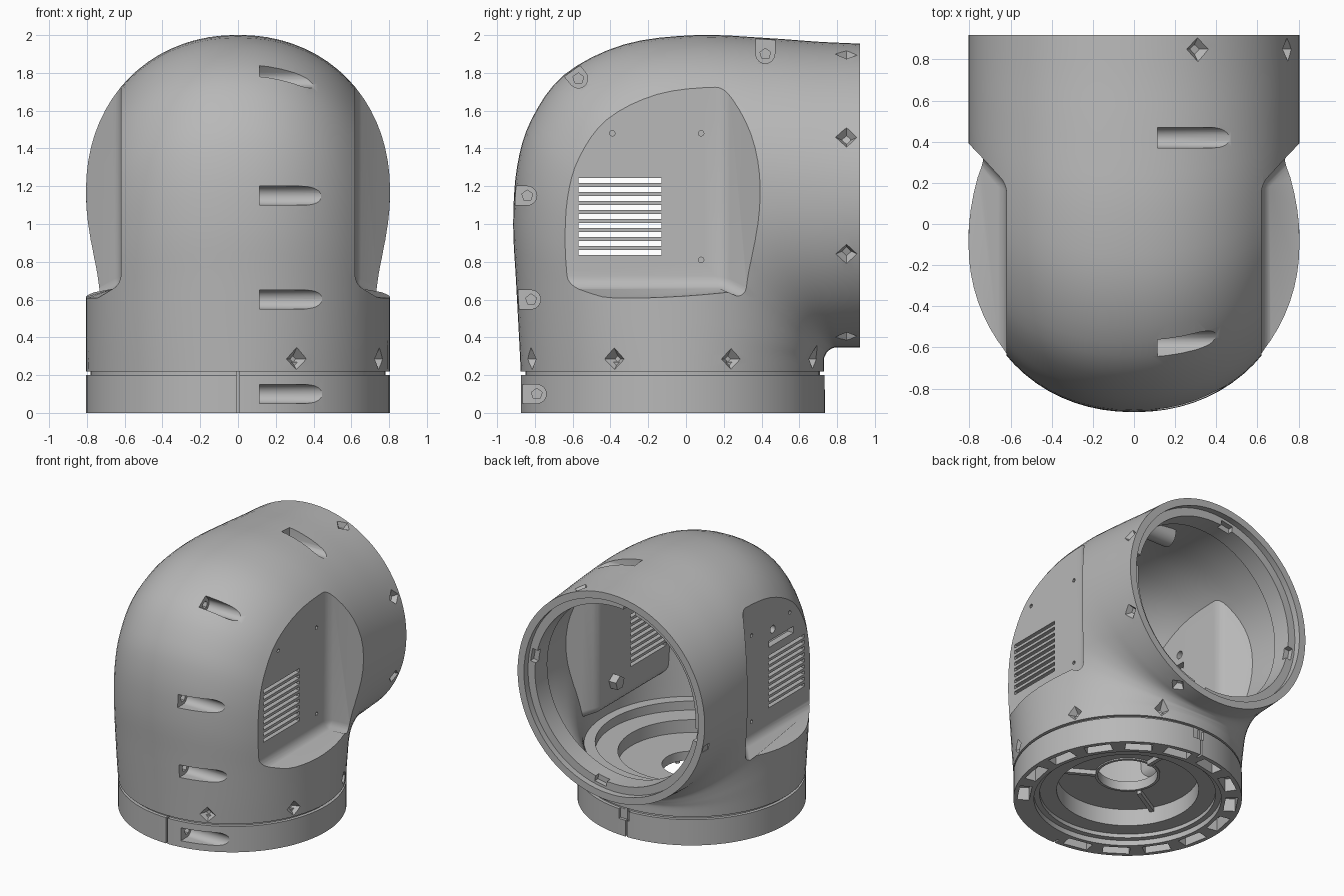
import bpy, bmesh, math
from mathutils import Matrix, Vector

if "Cube" in bpy.data.objects:
    bpy.data.objects.remove(bpy.data.objects["Cube"], do_unlink=True)

R, BASE_Y, REAR_Z = 0.805, -0.07, 1.15

grey = bpy.data.materials.new("light_grey")
grey.use_nodes = True
grey.diffuse_color = (0.48, 0.48, 0.48, 1)
grey.node_tree.nodes["Principled BSDF"].inputs["Base Color"].default_value = grey.diffuse_color


def loft(bm, rings, closed=False):
    """Skin a row of equal point loops; cap the ends unless closed."""
    loops = [[bm.verts.new(p) for p in ring] for ring in rings]
    n = len(loops[0])
    for i in range(len(loops) if closed else len(loops) - 1):
        a, b = loops[i], loops[(i + 1) % len(loops)]
        for j in range(n):
            k = (j + 1) % n
            bm.faces.new((a[j], a[k], b[k], b[j]))
    if not closed:
        bm.faces.new(loops[0])
        bm.faces.new(loops[-1])


def box(bm, centre, size, turn=Matrix()):
    m = Matrix.Translation(centre) @ turn @ Matrix.Diagonal((*size, 1))
    bmesh.ops.create_cube(bm, size=1, matrix=m)


def cone(bm, centre, direction, r1, r2, depth, sides):
    m = Matrix.Translation(centre) @ Vector(direction).to_track_quat("Z", "Y").to_matrix().to_4x4()
    bmesh.ops.create_cone(bm, cap_ends=True, segments=sides, radius1=r1, radius2=r2, depth=depth, matrix=m)


def finish(bm, name):
    bmesh.ops.recalc_face_normals(bm, faces=bm.faces)
    mesh = bpy.data.meshes.new(name)
    bm.to_mesh(mesh)
    bm.free()
    mesh.materials.append(grey)
    ob = bpy.data.objects.new(name, mesh)
    bpy.context.collection.objects.link(ob)
    return ob


def cut(target, cutter):
    """Subtract the cutter and remove it."""
    mod = target.modifiers.new("cut", "BOOLEAN")
    mod.operation, mod.solver, mod.object = "DIFFERENCE", "EXACT", cutter
    bpy.context.view_layer.objects.active = target
    bpy.ops.object.modifier_apply(modifier=mod.name)
    bpy.data.objects.remove(cutter, do_unlink=True)


def revolve(name, profile, place, steps=96):
    bm = bmesh.new()
    turns = [2 * math.pi * i / steps for i in range(steps)]
    loft(bm, [[place(r, h, t) for r, h in profile] for t in turns], closed=True)
    return finish(bm, name)


# Elbow: paired points on the outer and inner bend, joined by rounded sections
OUTER = [(-.875, .22), (-.885, .42), (-.9, .7), (-.915, 1), (-.895, 1.3), (-.82, 1.55),
         (-.645, 1.79), (-.33, 1.95), (.05, 2), (.42, 1.985), (.7, 1.965), (.92, 1.955)]
INNER = [(.73, .22), (.73, .28), (.735, .3), (.74, .31), (.745, .32), (.75, .325),
         (.76, .333), (.77, .34), (.785, .345), (.81, .345), (.85, .345), (.92, .345)]


def smooth(points, per=4):
    p = [Vector(q) for q in points]
    p = [2 * p[0] - p[1]] + p + [2 * p[-1] - p[-2]]
    out = []
    for a, b, c, d in zip(p, p[1:], p[2:], p[3:]):
        for i in range(per):
            t = i / per
            out.append(.5 * (2 * b + (c - a) * t + (2 * a - 5 * b + 4 * c - d) * t * t
                             + (3 * b - a - 3 * c + d) * t ** 3))
    return out + [p[-2]]


def elbow(name, wall=0):
    pairs = list(zip(smooth(OUTER), smooth(INNER)))
    rings = []
    for n, (o, i) in enumerate(pairs):
        c, half = (o + i) / 2, (o - i) / 2
        half *= 1 - wall / half.length
        # sections are slightly squarer in the middle of the bend
        power = 2 / (2 + .16 * math.sin(math.pi * n / (len(pairs) - 1)))
        ring = []
        for k in range(72):
            t = 2 * math.pi * k / 72
            u, v = [math.copysign(abs(w) ** power, w) for w in (math.cos(t), math.sin(t))]
            q = c + half * u
            ring.append(Vector(((R - wall) * v, q.x, q.y)))
        rings.append(ring)
    if wall:  # run the cavity out through both open ends
        rings.insert(0, [p - Vector((0, 0, .2)) for p in rings[0]])
        rings.append([p + Vector((0, .2, 0)) for p in rings[-1]])
    bm = bmesh.new()
    loft(bm, rings)
    return finish(bm, name)


def recesses(grow=0):
    """Flat side cheeks with a sloped rear wall and floor."""
    bm = bmesh.new()
    for s in (1, -1):
        x, y, z = .62 - grow, .2 + grow, .68 - grow
        low = z - .14
        plan = [(x, -1.3, z), (x, y, z), (.86, y + .25, low), (1.3, y + .25, low), (1.3, -1.3, low),
                (.86, -1.3, low)]
        loft(bm, [[(s * a, b, c) for a, b, c in plan], [(s * a, b, 2.3) for a, b, c in plan]])
    edges = [e for e in bm.edges if all(abs(v.co.x) < .7 for v in e.verts)
             or all(abs(v.co.x) < .9 and 0 < v.co.y and v.co.z < 1 for v in e.verts)]
    bmesh.ops.bevel(bm, geom=edges, offset=.045, segments=4, affect="EDGES", profile=.5)
    return finish(bm, "recess_cutter")


# Sideways screw pockets: y, z, outward angle
POCKETS = [(-.84, 1.15, 180), (-.82, .6, 180), (-.79, .1, 180), (-.57, 1.77, 130), (.42, 1.9, 90)]


def pockets(r, x0, x1, reach=.4):
    bm = bmesh.new()
    for y, z, angle in POCKETS:
        a = math.radians(angle)
        arc = [math.pi * (.5 + i / 12) for i in range(13)]
        shape = [(r * math.cos(t), r * math.sin(t)) for t in arc] + [(reach, -r), (reach, r)]
        loft(bm, [[(x, y + u * math.cos(a) - v * math.sin(a), z + u * math.sin(a) + v * math.cos(a))
                   for u, v in shape] for x in (x0, x1)])
    return finish(bm, "pocket_cutter")


def screw_holes(bm):
    for y, z, _ in POCKETS:
        cone(bm, (.1, y, z), (1, 0, 0), .03, .03, .08, 5)


housing = elbow("elbow_housing")
cavity = elbow("cavity_cutter", .055)
cut(housing, recesses())
cut(cavity, recesses(.05))
cut(cavity, pockets(.075, .03, .55))
cut(housing, cavity)
cut(housing, pockets(.05, .115, .75))

# Vents, screw holes and screw dents
bm = bmesh.new()
for s in (1, -1):
    for i in range(9):
        box(bm, (s * .6, -.35, .85 + i * .0475), (.25, .44, .026))
    for y, z in ((.08, 1.48), (-.39, 1.48), (.08, .81)):
        cone(bm, (s * .62, y, z), (s, 0, 0), .015, .015, .05, 8)
box(bm, (-.6, -.285, 1.33), (.25, .3, .05))
cone(bm, (-.6, -.18, 1.43), (1, 0, 0), .03, .03, .25, 12)
box(bm, (-.8, .87, .95), (.06, .07, .05))
screw_holes(bm)
for deg in (-67.5, -22.5, 22.5, 67.5):
    c, s = math.cos(math.radians(deg)), math.sin(math.radians(deg))
    cone(bm, (.79 * c, .85, REAR_Z + .79 * s), (c, 0, s), 0, .085, .1, 4)
    cone(bm, (.79 * c, BASE_Y + .79 * s, .285), (c, s, 0), 0, .085, .1, 4)
cut(housing, finish(bm, "detail_cutter"))

# Screw posts inside the cheeks
bm = bmesh.new()
for s in (1, -1):
    cone(bm, (s * .55, .08, .81), (s, 0, 0), .055, .055, .08, 5)
posts = finish(bm, "screw_posts")

# Locking ring inside the rear opening
rear_ring = revolve("rear_ring", [(.69, .72), (.69, .87), (.77, .87), (.77, .72)],
                    lambda r, y, t: (r * math.cos(t), y, REAR_Z + r * math.sin(t)))
bm = bmesh.new()
for deg in (10, 100, 190, 280):
    t = math.radians(deg)
    box(bm, (.7 * math.cos(t), .87, REAR_Z + .7 * math.sin(t)), (.06, .08, .1), Matrix.Rotation(-t, 4, "Y"))
cut(rear_ring, finish(bm, "notch_cutter"))

# Base collar with stepped underside and central bore
PROFILE = [(.66, 0), (.805, 0), (.805, .2), (.78, .2), (.78, .27), (.76, .27), (.76, .43), (.68, .43),
           (.68, .36), (.52, .36), (.52, .26), (.21, .26), (.21, .19), (.23, .19), (.23, .2), (.5, .2),
           (.5, .07), (.62, .07), (.62, .04), (.66, .04)]
base = revolve("base_collar", PROFILE,
               lambda r, z, t: (r * math.cos(t), BASE_Y + r * math.sin(t), z))
cut(base, pockets(.05, .115, .75))
bm = bmesh.new()
for i in range(16):
    t = 2 * math.pi * (i + .5) / 16
    if abs(math.degrees(t) - 292) > 15:  # leave room for the front pocket
        box(bm, (.73 * math.cos(t), BASE_Y + .73 * math.sin(t), .02), (.085, .19, .16), Matrix.Rotation(t, 4, "Z"))
cut(base, finish(bm, "slot_cutter"))
bm = bmesh.new()
for y in (-.87, .73):  # split lines
    box(bm, (0, y, .08), (.014, .08, .3))
screw_holes(bm)
cut(base, finish(bm, "split_cutter"))
bm = bmesh.new()
box(bm, (.02, .74, .17), (.09, .06, .09))
cut(base, finish(bm, "rear_notch_cutter"))

# Ribs below the base floor
bm = bmesh.new()
for deg in (90, 210, 330):
    t = math.radians(deg)
    box(bm, (.37 * math.cos(t), BASE_Y + .37 * math.sin(t), .19), (.28, .03, .05), Matrix.Rotation(t, 4, "Z"))
ribs = finish(bm, "base_ribs")

for ob in (housing, rear_ring, base):
    bpy.ops.object.select_all(action="DESELECT")
    ob.select_set(True)
    bpy.context.view_layer.objects.active = ob
    bpy.ops.object.shade_smooth_by_angle(angle=math.radians(32))
